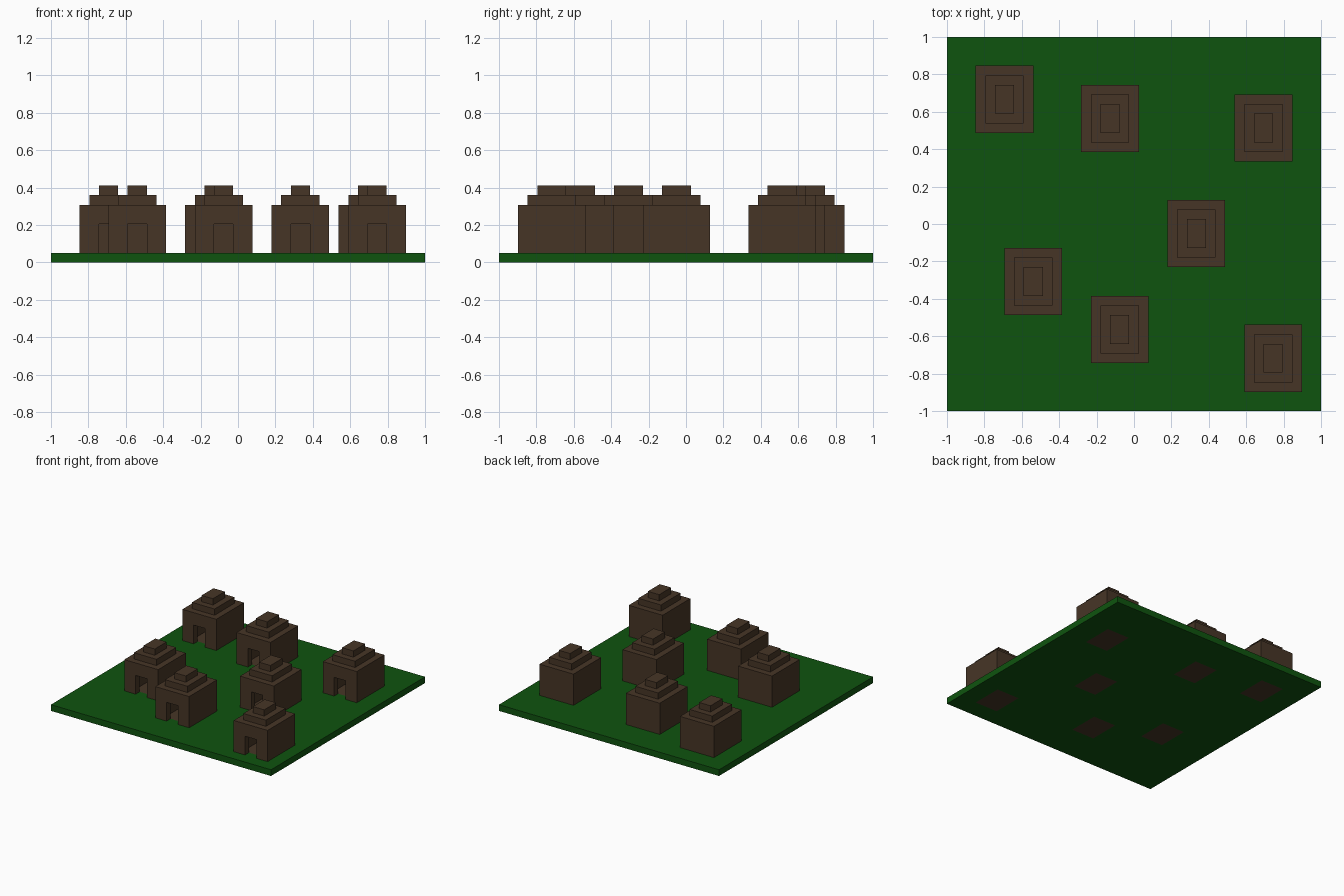
import bpy, bmesh, math
from itertools import product
from mathutils import Vector

if "Cube" in bpy.data.objects:
    bpy.data.objects.remove(bpy.data.objects["Cube"])

U = 2 / 39  # block size: the ground is 39 blocks wide


def material(name, color):
    m = bpy.data.materials.new(name)
    m.diffuse_color = (*color, 1)
    m.use_nodes = True
    m.node_tree.nodes["Principled BSDF"].inputs["Base Color"].default_value = m.diffuse_color
    return m


green = material("grass green", (0.0048, 0.088, 0.0048))
brown = material("dark wood brown", (0.062, 0.036, 0.0194))


def block(x, y, z, w, d, h):
    """Set of unit cells filling a box."""
    return set(product(range(x, x + w), range(y, y + d), range(z, z + h)))


def hut_cells(x, y):
    cells = block(x, y, 1, 6, 7, 5)             # walls
    cells -= block(x + 1, y + 1, 1, 4, 5, 5)    # hollow room
    cells -= block(x + 2, y, 1, 2, 1, 3)        # front doorway
    cells |= block(x + 1, y + 1, 0, 4, 5, 1)    # floor set in the ground
    cells |= block(x + 1, y + 1, 6, 4, 5, 1)    # stepped roof
    cells |= block(x + 2, y + 2, 7, 2, 3, 1)    # roof cap
    return cells


def build(name, cells, solid, mat):
    """Skin the cells wherever they meet open air, then merge flat faces."""
    bm = bmesh.new()
    for c in cells:
        for axis, side in product(range(3), (0, 1)):
            n = list(c)
            n[axis] += 2 * side - 1
            if tuple(n) in solid:
                continue
            a, b = (axis + 1) % 3, (axis + 2) % 3
            corners = []
            for i, j in ((0, 0), (1, 0), (1, 1), (0, 1)):
                p = Vector(c)
                p[axis] += side
                p[a] += i
                p[b] += j
                corners.append(bm.verts.new(p * U - Vector((1, 1, 0))))
            bm.faces.new(corners if side else corners[::-1])
    bmesh.ops.remove_doubles(bm, verts=bm.verts, dist=U * 0.01)
    bmesh.ops.dissolve_limit(bm, angle_limit=math.radians(1),
                             verts=bm.verts, edges=bm.edges)
    me = bpy.data.meshes.new(name)
    bm.to_mesh(me)
    bm.free()
    me.materials.append(mat)
    bpy.context.collection.objects.link(bpy.data.objects.new(name, me))


# Front-left corner of each hut, in blocks
spots = [(3, 29), (14, 27), (30, 26), (23, 15), (6, 10), (15, 5), (31, 2)]
huts = [hut_cells(x, y) for x, y in spots]
all_huts = set().union(*huts)
ground = block(0, 0, 0, 39, 39, 1) - all_huts
solid = ground | all_huts

build("grass_ground", ground, solid, green)
for i, cells in enumerate(huts, 1):
    build(f"hut_{i}", cells, solid, brown)
